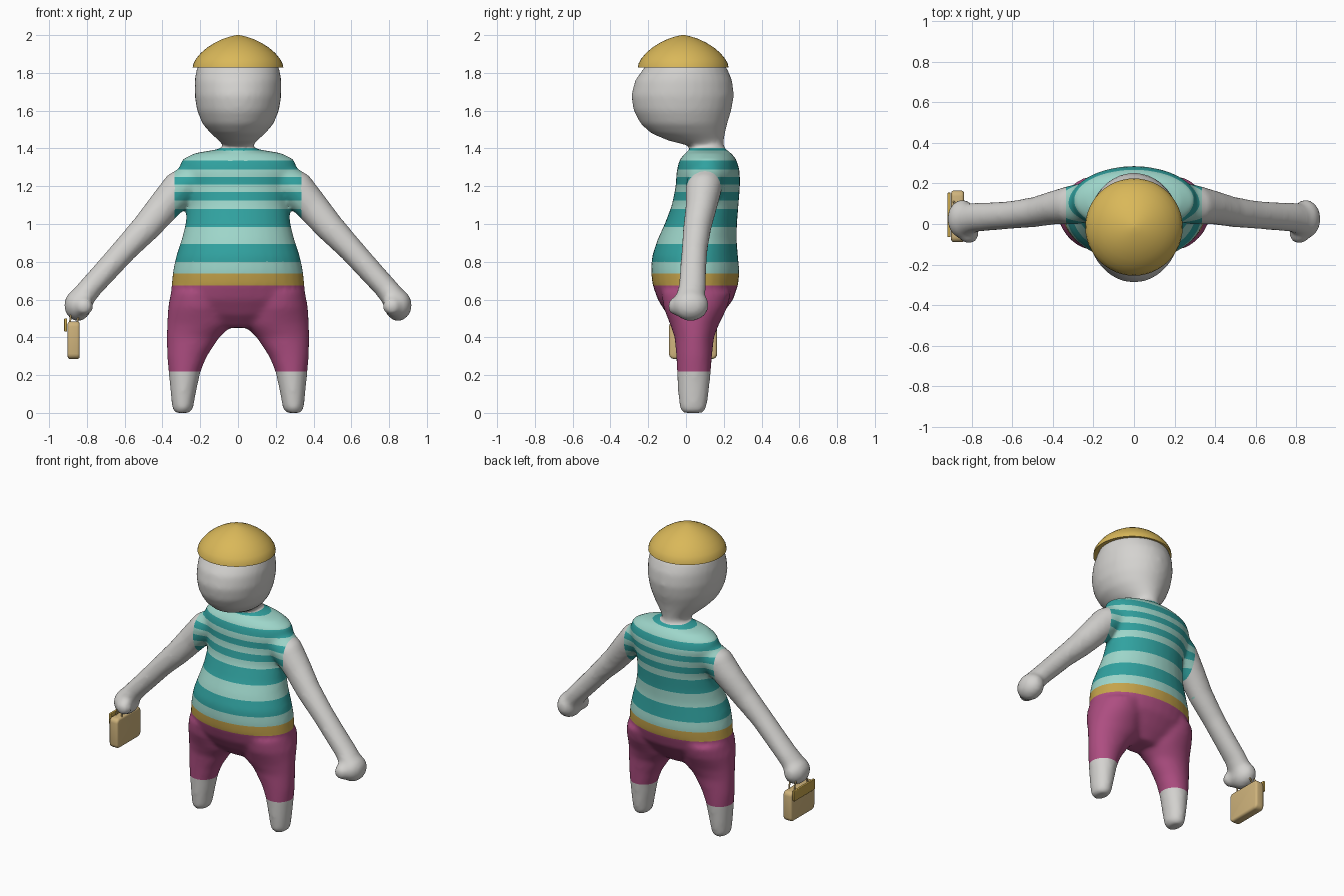
import bpy, bmesh, math
from mathutils import Vector, Matrix

cube = bpy.data.objects.get("Cube")
if cube:
    bpy.data.objects.remove(cube, do_unlink=True)


def material(name, rgb):
    m = bpy.data.materials.new(name)
    m.use_nodes = True
    m.diffuse_color = (*rgb, 1)
    m.node_tree.nodes["Principled BSDF"].inputs["Base Color"].default_value = (*rgb, 1)
    return m


SKIN = material("pale grey", (.66, .65, .63))
DARK = material("dark teal", (.03, .36, .35))
LIGHT = material("light teal", (.34, .67, .59))
GOLD = material("gold", (.70, .48, .10))
PINK = material("plum pink", (.42, .075, .22))
TAN = material("tan", (.62, .45, .20))
BELT = material("belt ochre", (.56, .37, .07))


def finish(bm, name, mats, angle=40):
    mesh = bpy.data.meshes.new(name)
    bm.to_mesh(mesh)
    bm.free()
    ob = bpy.data.objects.new(name, mesh)
    bpy.context.collection.objects.link(ob)
    for m in mats:
        mesh.materials.append(m)
    select(ob)
    bpy.ops.object.shade_smooth_by_angle(angle=math.radians(angle))
    return ob


def select(ob):
    bpy.ops.object.select_all(action='DESELECT')
    ob.select_set(True)
    bpy.context.view_layer.objects.active = ob


def apply_modifier(ob, kind, **settings):
    select(ob)
    mod = ob.modifiers.new(kind.title(), kind)
    for key, value in settings.items():
        setattr(mod, key, value)
    bpy.ops.object.modifier_apply(modifier=mod.name)


def loft(bm, rings, segs=32):
    """Closed skin over elliptical rings given as (centre, u axis, v axis)."""
    loops = []
    for c, u, v in rings:
        angles = [2 * math.pi * i / segs for i in range(segs)]
        loops.append([bm.verts.new(Vector(c) + Vector(u) * math.cos(a) + Vector(v) * math.sin(a))
                      for a in angles])
    for a, b in zip(loops, loops[1:]):
        for i in range(segs):
            j = (i + 1) % segs
            bm.faces.new((a[i], a[j], b[j], b[i]))
    bm.faces.new(loops[0])
    bm.faces.new(loops[-1])


def upright(sections):
    """Sections (z, x centre, half width, front y, back y) as level rings."""
    return [((x, (f + b) / 2, z), (w, 0, 0), (0, (b - f) / 2, 0)) for z, x, w, f, b in sections]


def ball(bm, centre, size):
    m = Matrix.Translation(centre) @ Matrix.Diagonal((*size, 1))
    bmesh.ops.create_uvsphere(bm, u_segments=24, v_segments=16, radius=1, matrix=m)


# Body: torso, head, legs and arms merged into one smooth skin
bm = bmesh.new()
loft(bm, upright([
    (.45, 0, .12, -.03, .13), (.52, 0, .28, -.10, .19), (.6, 0, .355, -.15, .25),
    (.68, 0, .352, -.178, .277), (.75, 0, .345, -.185, .283), (.83, 0, .328, -.18, .275),
    (.92, 0, .298, -.15, .268), (1.0, 0, .278, -.113, .27), (1.1, 0, .268, -.075, .278),
    (1.2, 0, .29, -.055, .286), (1.28, 0, .315, -.05, .285), (1.34, 0, .30, -.035, .268),
    (1.375, 0, .23, -.005, .24), (1.395, 0, .11, .03, .21), (1.41, 0, .075, .035, .2)]))
loft(bm, upright([
    (1.36, 0, .08, .03, .2), (1.415, 0, .078, .015, .198), (1.44, 0, .1, -.09, .2),
    (1.48, 0, .145, -.185, .207), (1.53, 0, .188, -.24, .218), (1.6, 0, .217, -.278, .24),
    (1.68, 0, .23, -.29, .254), (1.76, 0, .23, -.27, .245), (1.83, 0, .218, -.22, .215),
    (1.88, 0, .18, -.17, .16), (1.92, 0, .12, -.1, .1)]))
for s in (1, -1):
    loft(bm, upright([
        (0, s * .295, .04, -.015, .09), (.02, s * .293, .055, -.033, .107),
        (.1, s * .29, .066, -.042, .12), (.22, s * .283, .085, -.048, .132),
        (.3, s * .27, .106, -.052, .138), (.4, s * .238, .14, -.06, .148),
        (.47, s * .2, .176, -.085, .175), (.56, s * .2, .17, -.12, .22),
        (.64, s * .2, .155, -.13, .24)]))
    # Arm sections: x, y, z, radius along y, radius across the arm
    arm = [(.2, .11, 1.25, .1, .1), (.3, .095, 1.195, .098, .098), (.39, .082, 1.095, .084, .087),
           (.485, .06, .983, .075, .078), (.6, .045, .863, .069, .067),
           (.7, .038, .752, .07, .064), (.78, .033, .665, .073, .062), (.84, .02, .59, .08, .066)]
    loft(bm, [((s * x, y, z), (0, ry, 0), (s * .76 * r, 0, .65 * r)) for x, y, z, ry, r in arm])
    ball(bm, (s * .847, .025, .57), (.074, .096, .084))
    ball(bm, (s * .815, -.05, .565), (.05, .048, .05))
bmesh.ops.recalc_face_normals(bm, faces=bm.faces)
body = finish(bm, "body", [SKIN, DARK, LIGHT, BELT, PINK], 180)
apply_modifier(body, 'REMESH', mode='VOXEL', voxel_size=.014)
apply_modifier(body, 'SMOOTH', factor=.5, iterations=10)

# Clothes: cut the skin along each hem and stripe, then colour the bands
BANDS = [(.22, 0), (.675, 4), (.738, 3), (.80, 2), (.895, 1), (.985, 2), (1.08, 1), (1.125, 2),
         (1.17, 1), (1.21, 2), (1.25, 1), (1.288, 2), (1.335, 1), (1.388, 2), (1.403, 1)]
SLEEVE = .335
bm = bmesh.new()
bm.from_mesh(body.data)
cuts = [((0, 0, top), (0, 0, 1)) for top, _ in BANDS]
cuts += [((s * SLEEVE, 0, 0), (1, 0, 0)) for s in (1, -1)]
for co, no in cuts:
    bmesh.ops.bisect_plane(bm, geom=bm.verts[:] + bm.edges[:] + bm.faces[:], dist=.0005,
                           plane_co=co, plane_no=no)
for f in bm.faces:
    c = f.calc_center_median()
    limit = SLEEVE if c.z > .95 else .42
    f.material_index = 0
    if abs(c.x) < limit:
        f.material_index = next((index for top, index in BANDS if c.z < top), 0)
    f.smooth = True
bm.to_mesh(body.data)
bm.free()

# Cap: shallow dome with a flat underside
bm = bmesh.new()
loft(bm, [((0, -.015, z), (r, 0, 0), (0, r, 0)) for z, r in [
    (1.828, .22), (1.828, .24), (1.85, .236), (1.875, .222), (1.905, .197), (1.935, .162),
    (1.96, .122), (1.98, .08), (1.993, .04), (2.0, .008)]], 48)
bmesh.ops.recalc_face_normals(bm, faces=bm.faces)
finish(bm, "cap", [GOLD], 50)


def box(name, low, high, mat, bevel, axis=None):
    """Box with rounded edges; axis limits the rounding to edges along it."""
    bm = bmesh.new()
    low, high = Vector(low), Vector(high)
    m = Matrix.Translation((low + high) / 2) @ Matrix.Diagonal((*(high - low), 1))
    bmesh.ops.create_cube(bm, size=1, matrix=m)
    if axis is not None:
        edges = [e for e in bm.edges if abs((e.verts[0].co - e.verts[1].co)[axis]) > 1e-4]
        bmesh.ops.bevel(bm, geom=edges, offset=bevel * 2, segments=4, profile=.5, affect='EDGES')
        edges = [e for e in bm.edges if abs((e.verts[0].co - e.verts[1].co)[axis]) < 1e-4]
    else:
        edges = bm.edges[:]
    bmesh.ops.bevel(bm, geom=edges, offset=bevel, segments=3, profile=.5, affect='EDGES')
    return finish(bm, name, [mat])


# Handbag with its flap and two thin handles
box("bag_body", (-.902, -.09, .285), (-.838, .165, .485), TAN, .014, 0)
box("bag_flap", (-.92, -.065, .43), (-.904, .155, .5), BELT, .004)
for side, x in (("outer", -.89), ("inner", -.85)):
    curve = bpy.data.curves.new("bag_handle_" + side, 'CURVE')
    curve.dimensions = '3D'
    curve.bevel_depth = .005
    curve.bevel_resolution = 2
    spline = curve.splines.new('POLY')
    steps = 12
    spline.points.add(steps)
    for i, p in enumerate(spline.points):
        a = math.pi * i / steps
        p.co = (x + .01 * math.sin(a), .04 + .07 * math.cos(a), .475 + .08 * math.sin(a), 1)
    curve.materials.append(TAN)
    bpy.context.collection.objects.link(bpy.data.objects.new(curve.name, curve))
